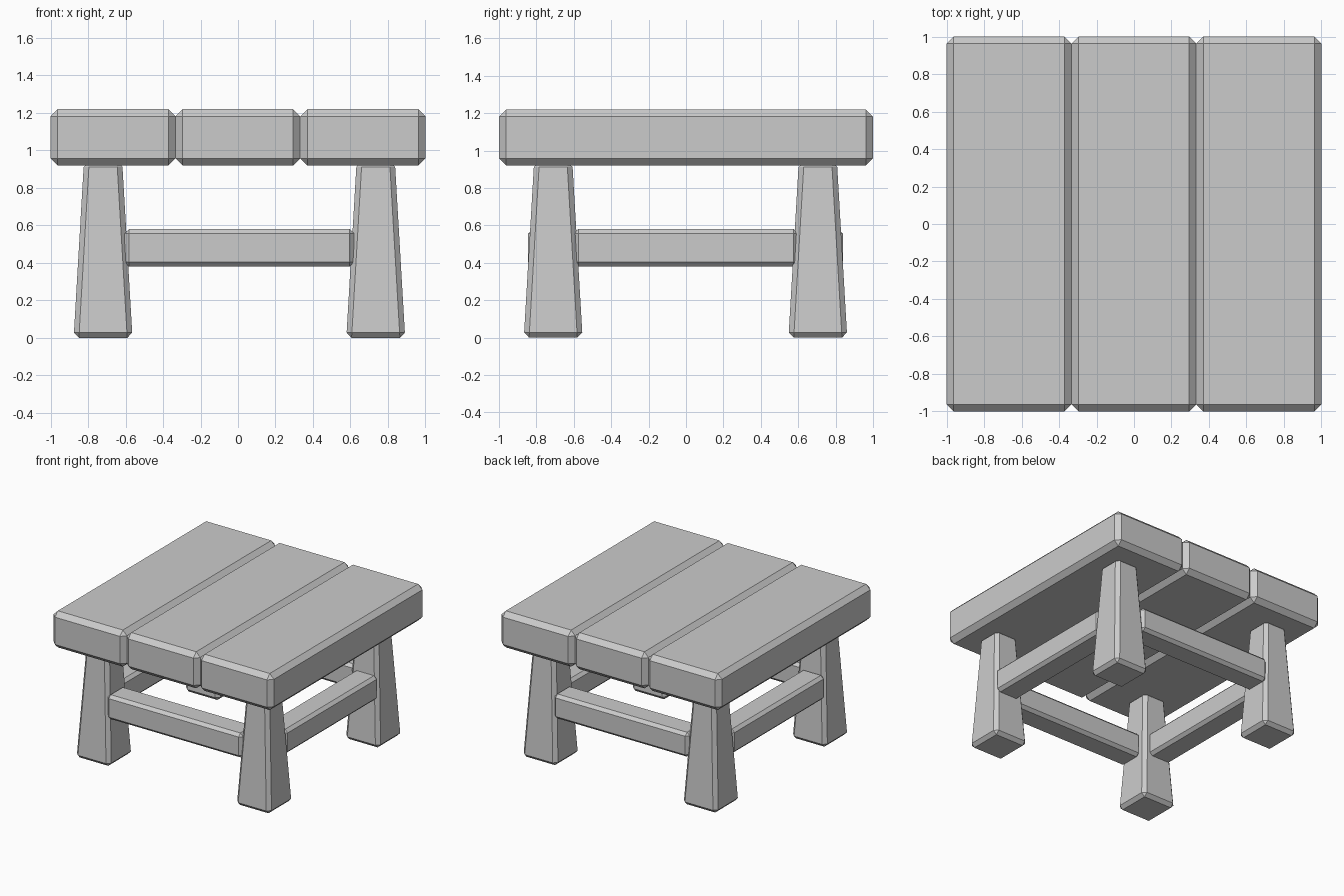
import bpy, bmesh

if "Cube" in bpy.data.objects:
    bpy.data.objects.remove(bpy.data.objects["Cube"])


def block(name, lo, hi, bevel, top=1.0):
    """Chamfered box between two corners; 'top' scales its upper end."""
    bm = bmesh.new()
    bmesh.ops.create_cube(bm, size=1)
    size = [h - l for l, h in zip(lo, hi)]
    mid = [(l + h) / 2 for l, h in zip(lo, hi)]
    for v in bm.verts:
        k = top if v.co.z > 0 else 1.0
        v.co.x *= size[0] * k
        v.co.y *= size[1] * k
        v.co.z *= size[2]
    bmesh.ops.bevel(bm, geom=bm.edges[:], offset=bevel, offset_type='OFFSET',
                    segments=1, profile=0.5, affect='EDGES', clamp_overlap=True)
    bmesh.ops.recalc_face_normals(bm, faces=bm.faces[:])
    mesh = bpy.data.meshes.new(name)
    bm.to_mesh(mesh)
    bm.free()
    obj = bpy.data.objects.new(name, mesh)
    obj.location = mid
    bpy.context.collection.objects.link(obj)
    return obj


# Three tabletop planks running front to back
edges = [-1.0, -0.334, 0.332, 1.0]
for i, side in enumerate(("left", "middle", "right")):
    block(f"{side}_plank", (edges[i], -1, 0.92), (edges[i + 1], 1, 1.22), 0.038)

# Four tapered legs
for xn, x in (("left", -0.72), ("right", 0.735)):
    for yn, y in (("front", -0.71), ("back", 0.705)):
        block(f"{yn}_{xn}_leg", (x - 0.157, y - 0.157, 0),
              (x + 0.157, y + 0.157, 0.94), 0.028, top=0.65)

# Front and back stretchers
block("front_stretcher", (-0.605, -0.845, 0.38), (0.62, -0.64, 0.58), 0.024)
block("back_stretcher", (-0.605, 0.635, 0.38), (0.62, 0.84, 0.58), 0.024)

# Side stretchers
block("left_stretcher", (-0.845, -0.6, 0.38), (-0.64, 0.6, 0.58), 0.024)
block("right_stretcher", (0.65, -0.6, 0.38), (0.855, 0.6, 0.58), 0.024)
